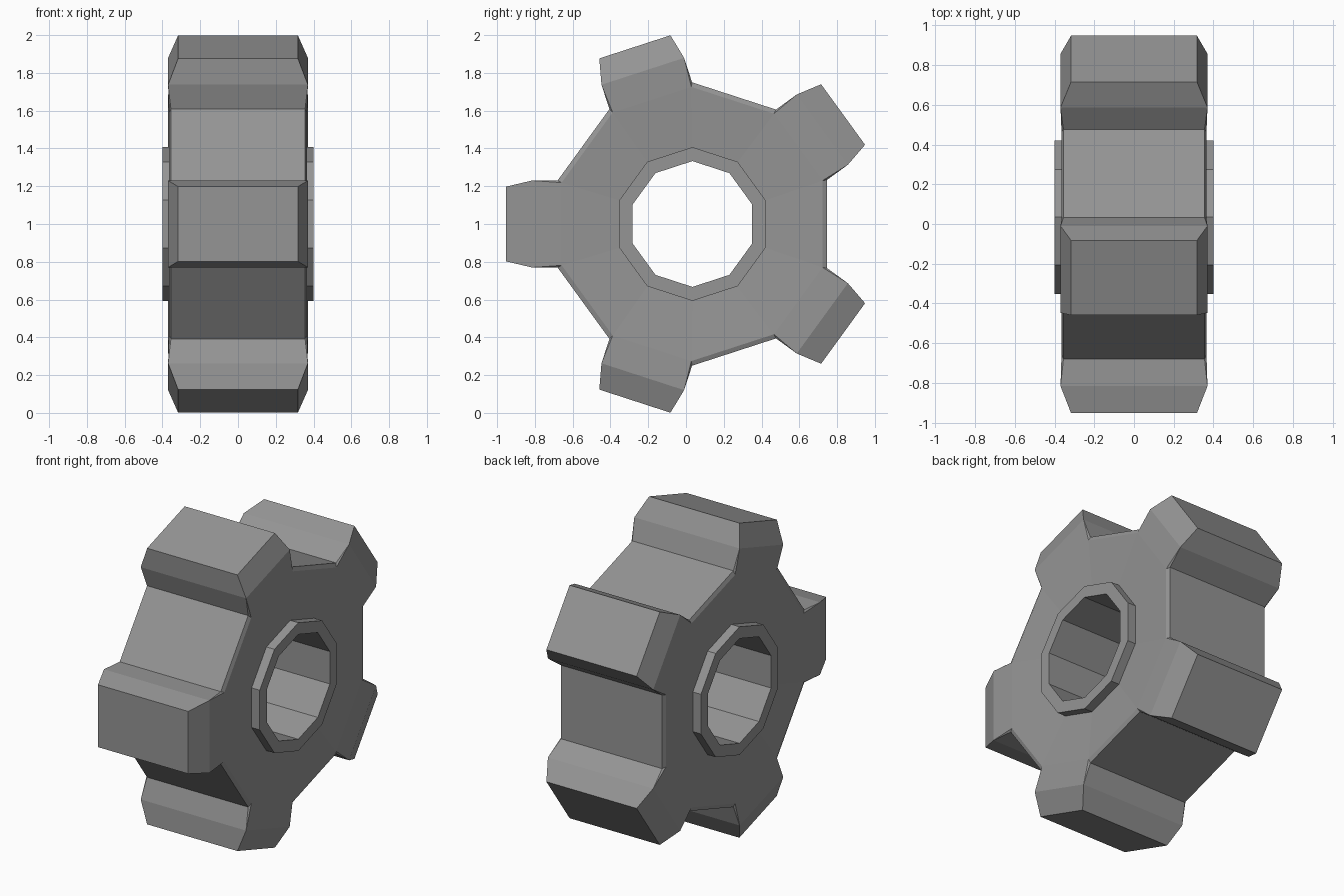
import bpy, bmesh
from math import cos, sin, pi, radians

if "Cube" in bpy.data.objects:
    bpy.data.objects.remove(bpy.data.objects["Cube"])

CY, CZ = 0.034, 1.0      # wheel centre
TEETH = 5

bm = bmesh.new()


def tooth_point(i, r, h, x):
    """Vertex at radial distance r and sideways offset h of tooth i."""
    a = pi + i * 2 * pi / TEETH
    return bm.verts.new((x, CY + r * cos(a) - h * sin(a), CZ + r * sin(a) + h * cos(a)))


def ring_point(i, s, r, x):
    """Decagon vertex on side s of tooth i."""
    a = pi + i * 2 * pi / TEETH + s * radians(18)
    return bm.verts.new((x, CY + r * cos(a), CZ + r * sin(a)))


# Rows of ten vertices: two per tooth, for each end of the wheel (disc is slightly dished)
ends = []
for k in (-1, 1):
    rows = {}
    for name, r, h, x in (("tip", 0.986, 0.198, 0.317), ("mid", 0.85, 0.23, 0.37),
                          ("root", 0.714, 0.23, 0.355), ("face", 0.692, 0.219, 0.365)):
        rows[name] = [tooth_point(i, r, s * h, k * x) for i in range(TEETH) for s in (-1, 1)]
    for name, r, x in (("collar", 0.407, 0.343), ("lip", 0.407, 0.40), ("bore", 0.333, 0.40)):
        rows[name] = [ring_point(i, s, r, k * x) for i in range(TEETH) for s in (-1, 1)]
    ends.append(rows)


def strip(a, b, pairs):
    for i, j in pairs:
        bm.faces.new((a[i], a[j], b[j], b[i]))


N = 2 * TEETH
around = [(i, (i + 1) % N) for i in range(N)]
teeth, valleys = around[0::2], around[1::2]

# End faces: tooth chamfers, valley chamfers, disc and raised collar
for e in ends:
    strip(e["tip"], e["mid"], teeth)
    strip(e["mid"], e["face"], teeth)
    strip(e["root"], e["face"], valleys)
    for i in range(N):
        bm.faces.new((e["root"][i], e["mid"][i], e["face"][i]))
    for a, b in (("face", "collar"), ("collar", "lip"), ("lip", "bore")):
        strip(e[a], e[b], around)

# Walls across the width: tips, valleys, tooth flanks and bore
L, R = ends
strip(L["tip"], R["tip"], teeth)
strip(L["root"], R["root"], valleys)
strip(L["bore"], R["bore"], around)
for i in range(N):
    bm.faces.new((L["tip"][i], L["mid"][i], R["mid"][i], R["tip"][i]))
    bm.faces.new((L["mid"][i], L["root"][i], R["root"][i], R["mid"][i]))

bmesh.ops.recalc_face_normals(bm, faces=bm.faces)
mesh = bpy.data.meshes.new("gear_wheel")
bm.to_mesh(mesh)
bm.free()

# Dark grey metal
metal = bpy.data.materials.new("dark_metal")
metal.diffuse_color = (0.3, 0.3, 0.3, 1)
metal.use_nodes = True
metal.node_tree.nodes["Principled BSDF"].inputs["Base Color"].default_value = metal.diffuse_color
mesh.materials.append(metal)
bpy.context.collection.objects.link(bpy.data.objects.new("gear_wheel", mesh))
